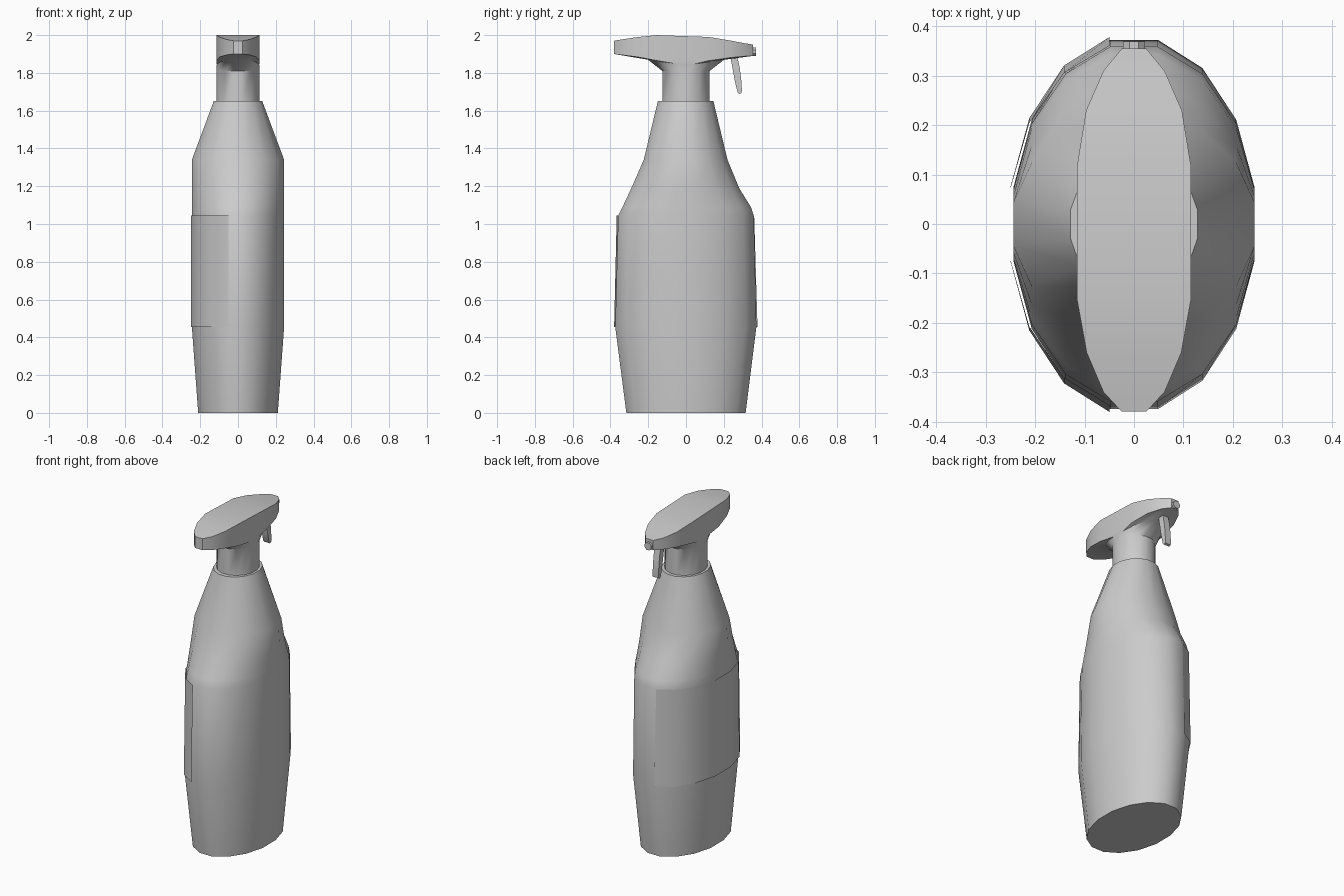
import bpy, bmesh, math

if "Cube" in bpy.data.objects:
    bpy.data.objects.remove(bpy.data.objects["Cube"])

SIDES = 16
ANGLES = [math.radians(11.25 + 22.5 * k) for k in range(SIDES)]


def ring(z, rx, front, back):
    """16-sided oval with separate front (-y) and back (+y) radii."""
    return [(rx * math.cos(a), (back if math.sin(a) > 0 else front) * math.sin(a), z)
            for a in ANGLES]


def loft(name, rings, closed=True, cap_bottom=False, cap_top=False, strip_top=False, angle=35):
    bm = bmesh.new()
    loops = [[bm.verts.new(p) for p in r] for r in rings]
    n = len(loops[0])
    for a, b in zip(loops, loops[1:]):
        for i in range(n if closed else n - 1):
            j = (i + 1) % n
            bm.faces.new((a[i], a[j], b[j], b[i]))
    if cap_bottom:
        bm.faces.new(loops[0][::-1])
    if cap_top:
        bm.faces.new(loops[-1])
    if strip_top:
        # crown follows the side profile in strips across x
        t = loops[-1]
        right = [t[i] for i in (12, 13, 14, 15, 0, 1, 2, 3)]
        left = [t[i] for i in (11, 10, 9, 8, 7, 6, 5, 4)]
        for i in range(7):
            bm.faces.new((right[i], right[i + 1], left[i + 1], left[i]))
    return finish(name, bm, angle)


def finish(name, bm, angle=35):
    me = bpy.data.meshes.new(name)
    bm.to_mesh(me)
    bm.free()
    ob = bpy.data.objects.new(name, me)
    bpy.context.collection.objects.link(ob)
    bpy.ops.object.select_all(action='DESELECT')
    ob.select_set(True)
    bpy.context.view_layer.objects.active = ob
    bpy.ops.object.shade_smooth_by_angle(angle=math.radians(angle))
    return ob


# Bottle body
loft("bottle_body", [ring(*r) for r in (
    (0.0, .215, .322, .322), (.455, .249, .382, .380), (1.045, .249, .366, .366),
    (1.09, .249, .343, .350), (1.19, .249, .295, .287), (1.34, .249, .228, .224),
    (1.65, .131, .152, .148))], cap_bottom=True, cap_top=True)

# Label wrapped round the left half
loft("label", [ring(z, .255, f, b)[4:12] for z, f, b in
               ((.455, .388, .386), (1.045, .374, .368))], closed=False)

# Spray head: collar, flare, rim and crown. Half outline: x, y, rim z, crown z
back = [(.115, .12, 1.865, 1.99), (.097, .23, 1.88, 1.972),
        (.062, .31, 1.888, 1.957), (.025, .355, 1.89, 1.95)]
front = [(.025, -.38, 1.90, 1.97), (.062, -.34, 1.895, 1.977),
         (.096, -.26, 1.885, 1.989), (.115, -.155, 1.865, 2.0)]
mirror = lambda pts: [(-x, y, a, b) for x, y, a, b in reversed(pts)]
outline = back + mirror(back) + mirror(front) + front
collar = ring(1.65, .117, .127, .127)
collar_top = ring(1.81, .117, .127, .127)
flare = [(x * .98, y * 1.62, 1.84 + .03 * abs(y) / .125) for x, y, z in collar_top]
loft("spray_head", [collar, collar_top, flare,
                    [(x, y, a) for x, y, a, b in outline],
                    [(x, y, b) for x, y, a, b in outline]],
     cap_bottom=True, strip_top=True)

# Nozzle tip
bpy.ops.mesh.primitive_cylinder_add(vertices=8, radius=.024, depth=.05,
                                    location=(0, .345, 1.912),
                                    rotation=(math.pi / 2, math.pi / 8, 0))
bpy.context.object.name = "nozzle"

# Trigger: curved side profile given thickness across x
profile = [(.235, 1.885), (.247, 1.82), (.258, 1.76), (.272, 1.70), (.281, 1.688),
           (.294, 1.693), (.296, 1.71), (.292, 1.77), (.284, 1.83), (.272, 1.885)]
bm = bmesh.new()
face = bm.faces.new([bm.verts.new((-.02, y, z)) for y, z in profile])
ext = bmesh.ops.extrude_face_region(bm, geom=[face])
for v in ext["geom"]:
    if isinstance(v, bmesh.types.BMVert):
        v.co.x = .02
bmesh.ops.recalc_face_normals(bm, faces=bm.faces)
finish("trigger", bm)
